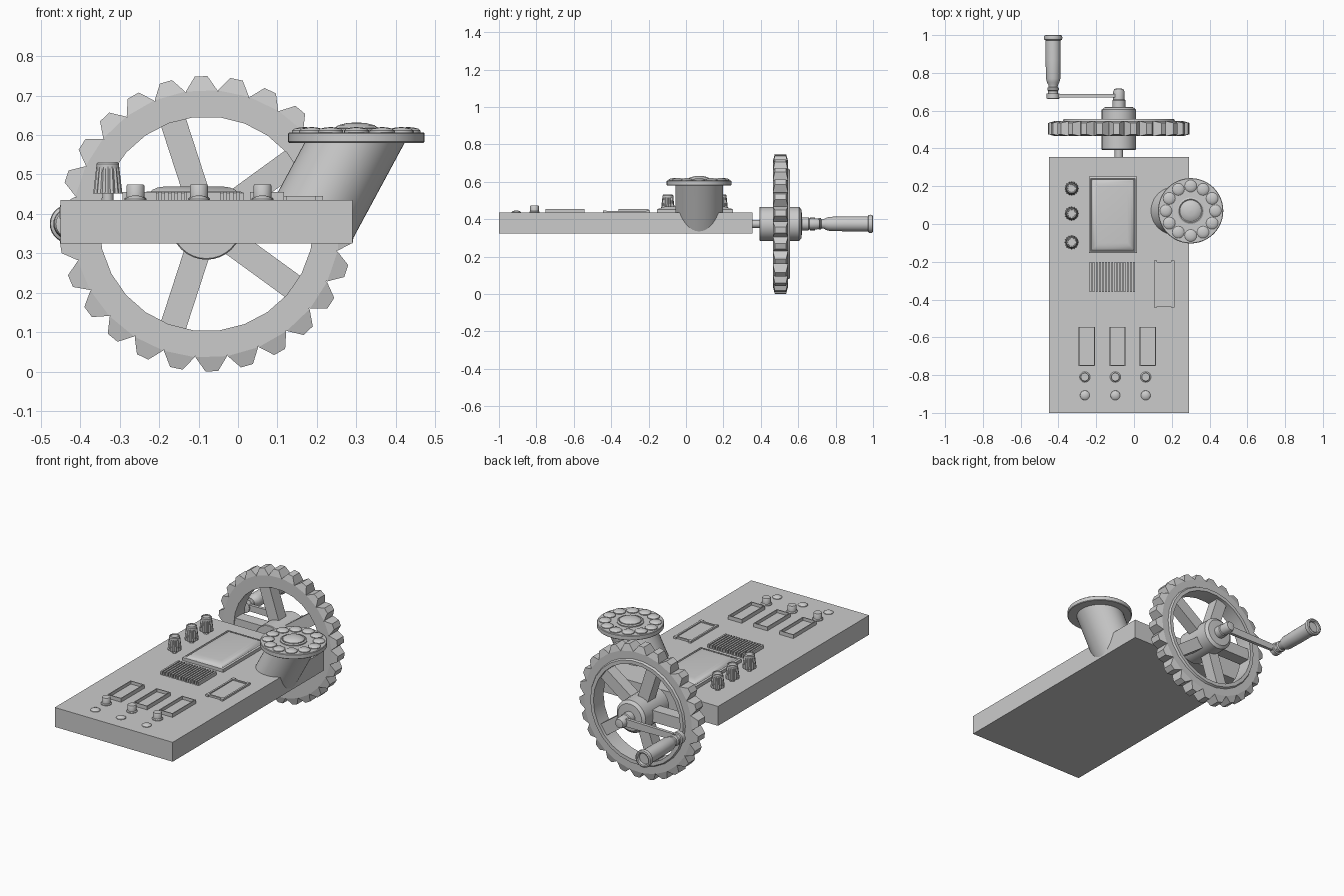
import bpy, bmesh, math
from mathutils import Matrix, Vector

if "Cube" in bpy.data.objects:
    bpy.data.objects.remove(bpy.data.objects["Cube"])

TOP = 0.435          # upper face of the console
CX, CZ = -0.08, 0.375  # wheel axis


def finish(name, bm, smooth=True):
    bmesh.ops.recalc_face_normals(bm, faces=bm.faces)
    me = bpy.data.meshes.new(name)
    bm.to_mesh(me)
    bm.free()
    ob = bpy.data.objects.new(name, me)
    bpy.context.collection.objects.link(ob)
    if smooth:
        bpy.ops.object.select_all(action='DESELECT')
        ob.select_set(True)
        bpy.context.view_layer.objects.active = ob
        bpy.ops.object.shade_smooth_by_angle(angle=math.radians(35))
    return ob


def loft(bm, rings, cap=True):
    """Bridge closed rings of points."""
    vs = [[bm.verts.new(p) for p in r] for r in rings]
    n = len(vs[0])
    for a, b in zip(vs, vs[1:]):
        for i in range(n):
            bm.faces.new((a[i], a[(i + 1) % n], b[(i + 1) % n], b[i]))
    if cap:
        bm.faces.new(vs[0])
        bm.faces.new(vs[-1])
    else:
        for i in range(n):
            j = (i + 1) % n
            bm.faces.new((vs[-1][i], vs[-1][j], vs[0][j], vs[0][i]))


def lathe(name, prof, at, axis='Z', n=32, flute=0.0):
    """Turn (radius, height) pairs about an axis; flute notches every other point."""
    bm = bmesh.new()
    rings = []
    for r, h in prof:
        ring = []
        for i in range(n):
            a = 2 * math.pi * i / n
            q = r * (1 - flute * (i % 2))
            c, s = q * math.cos(a), q * math.sin(a)
            p = (c, s, h) if axis == 'Z' else (c, h, s)
            ring.append(Vector(at) + Vector(p))
        rings.append(ring)
    loft(bm, rings)
    return finish(name, bm, flute == 0)


def rect(x, y, w, d, z):
    return [(x + sx * w / 2, y + sy * d / 2, z) for sx, sy in ((-1, -1), (1, -1), (1, 1), (-1, 1))]


def block(name, x, y, w, d, z0, z1):
    bm = bmesh.new()
    loft(bm, [rect(x, y, w, d, z0), rect(x, y, w, d, z1)])
    return finish(name, bm, False)


def frame(name, x, y, w, d, h, t):
    """Raised border with a recessed panel inside."""
    bm = bmesh.new()
    z = TOP
    loft(bm, [rect(x, y, w, d, z - .005), rect(x, y, w, d, z + h),
              rect(x, y, w - 2 * t, d - 2 * t, z + h),
              rect(x, y, w - 2 * t, d - 2 * t, z + .004)])
    return finish(name, bm, False)


# console board
block("console_board", -0.08, -0.3225, 0.74, 1.355, 0.325, TOP)

# main screen: bezel and softly domed glass
bm = bmesh.new()
loft(bm, [rect(-.112, .048, .255, .405, TOP - .005), rect(-.112, .048, .255, .405, TOP + .018),
          rect(-.112, .048, .235, .385, TOP + .022), rect(-.112, .048, .225, .375, TOP + .018)])
finish("screen_bezel", bm, False)
bm = bmesh.new()
loft(bm, [rect(-.112, .048, .225 - .07 * k, .375 - .08 * k, z)
          for k, z in ((0, TOP + .018), (.2, TOP + .026), (.6, TOP + .032), (1, TOP + .034))])
finish("screen_glass", bm)

# speaker grill slats
for i in range(15):
    block("grill_slat", -.23 + i * .0164, -.28, .010, .16, TOP - .005, TOP + .02)

# framed panels
frame("side_panel", .16, -.318, .108, .235, .010, .010)
for sx in (-1, 1):
    for sy in (-1, 1):
        block("side_panel_corner", .16 + sx * .046, -.318 + sy * .116, .018, .018, TOP - .005, TOP + .011)
for x in (-.25, -.087, .073):
    frame("slot_frame", x, -.648, .086, .208, .021, .005)

# row of push buttons and indicator lamps
for x in (-.26, -.099, .062):
    lathe("push_button", [(.028, -.005), (.028, .004), (.023, .008), (.023, .036), (.021, .039)], (x, -.81, TOP), n=20)
    lathe("indicator_lamp", [(.026, -.003), (.025, .003), (.019, .008), (.010, .011), (.002, .012)], (x, -.907, TOP), n=20)

# fluted control knobs
for y in (.188, .055, -.097):
    lathe("knob_stem", [(.014, -.005), (.014, .03)], (-.33, y, TOP), n=16)
    lathe("control_knob", [(.037, .017), (.036, .025), (.029, .085)], (-.33, y, TOP), n=32, flute=.10)
    lathe("knob_cap", [(.029, .08), (.029, .091), (.025, .096), (.021, .096), (.020, .092)], (-.33, y, TOP), n=24)

# leaning pedestal, sheared so its rings stay level
bm = bmesh.new()
loft(bm, [[(cx + .127 * math.cos(a), .07 + .127 * math.sin(a), z)
           for a in [2 * math.pi * i / 48 for i in range(48)]]
          for cx, z in ((.162, .333), (.298, .585))])
finish("dial_pedestal", bm)

# dial disc with a ring of buttons
DX, DY = .30, .07
lathe("dial_disc", [(.17, .58), (.173, .583), (.173, .604), (.17, .607)], (DX, DY, 0), n=48)
lathe("dial_collar", [(.07, .60), (.07, .613), (.062, .617), (.057, .613)], (DX, DY, 0))
lathe("dial_centre", [(.056, .60), (.056, .618), (.045, .625), (.025, .630), (.003, .632)], (DX, DY, 0))
for i in range(12):
    a = i * math.pi / 6
    lathe("dial_button", [(.032, .60), (.032, .611), (.026, .616), (.014, .619), (.002, .620)],
          (DX + .131 * math.cos(a), DY + .131 * math.sin(a), 0), n=16)


# toothed wheel rim
def circle(r, y, n):
    return [(CX + r * math.cos(2 * math.pi * i / n), y, CZ + r * math.sin(2 * math.pi * i / n)) for i in range(n)]


bm = bmesh.new()
loft(bm, [circle(r, y, 26) for r, y in ((.272, .465), (.338, .465), (.338, .545), (.298, .545),
                                        (.292, .556), (.272, .556))], cap=False)
finish("wheel_rim", bm)

# teeth: tapered blocks round the rim
bm = bmesh.new()
for i in range(26):
    rot = Matrix.Translation((CX, .505, CZ)) @ Matrix.Rotation(-2 * math.pi * (i + .15) / 26, 4, 'Y')
    loft(bm, [[rot @ Vector((sx * w, sy * d, r)) for sx, sy in ((-1, -1), (1, -1), (1, 1), (-1, 1))]
              for w, d, r in ((.040, .040, .325), (.040, .040, .337), (.016, .030, .374))])
finish("wheel_teeth", bm, False)

# five spokes
bm = bmesh.new()
for i in range(5):
    rot = Matrix.Translation((CX, .505, CZ)) @ Matrix.Rotation(2 * math.pi * i / 5 - math.radians(54) * -1, 4, 'Y')
    loft(bm, [[rot @ Vector((sx * .033, sy * .034, r)) for sx, sy in ((-1, -1), (1, -1), (1, 1), (-1, 1))]
              for r in (.06, .285)])
finish("wheel_spokes", bm, False)

# hub, axle and crank
lathe("wheel_hub", [(.088, .393), (.091, .396), (.091, .605), (.075, .618), (.04, .62)], (CX, 0, CZ), 'Y')
lathe("axle", [(.022, .34), (.022, .61), (.034, .612), (.034, .655), (.03, .66), (.03, .70),
               (.024, .715), (.01, .717)], (CX, 0, CZ), 'Y', 24)
bm = bmesh.new()
loft(bm, [[(x, .678 + sy * .009, CZ + sz * h) for sy, sz in ((-1, -1), (1, -1), (1, 1), (-1, 1))]
          for x, h in ((-.43, .017), (CX, .022))])
finish("crank_arm", bm, False)
lathe("crank_handle", [(.025, .662), (.034, .664), (.034, .69), (.026, .692), (.026, .705), (.031, .71),
                       (.031, .72), (.024, .725), (.026, .738), (.033, .75), (.038, .77), (.040, .87),
                       (.040, .972), (.047, .976), (.049, .985), (.047, .997), (.040, 1.0), (.033, .998),
                       (.030, .985)], (-.428, 0, CZ), 'Y', 28)
